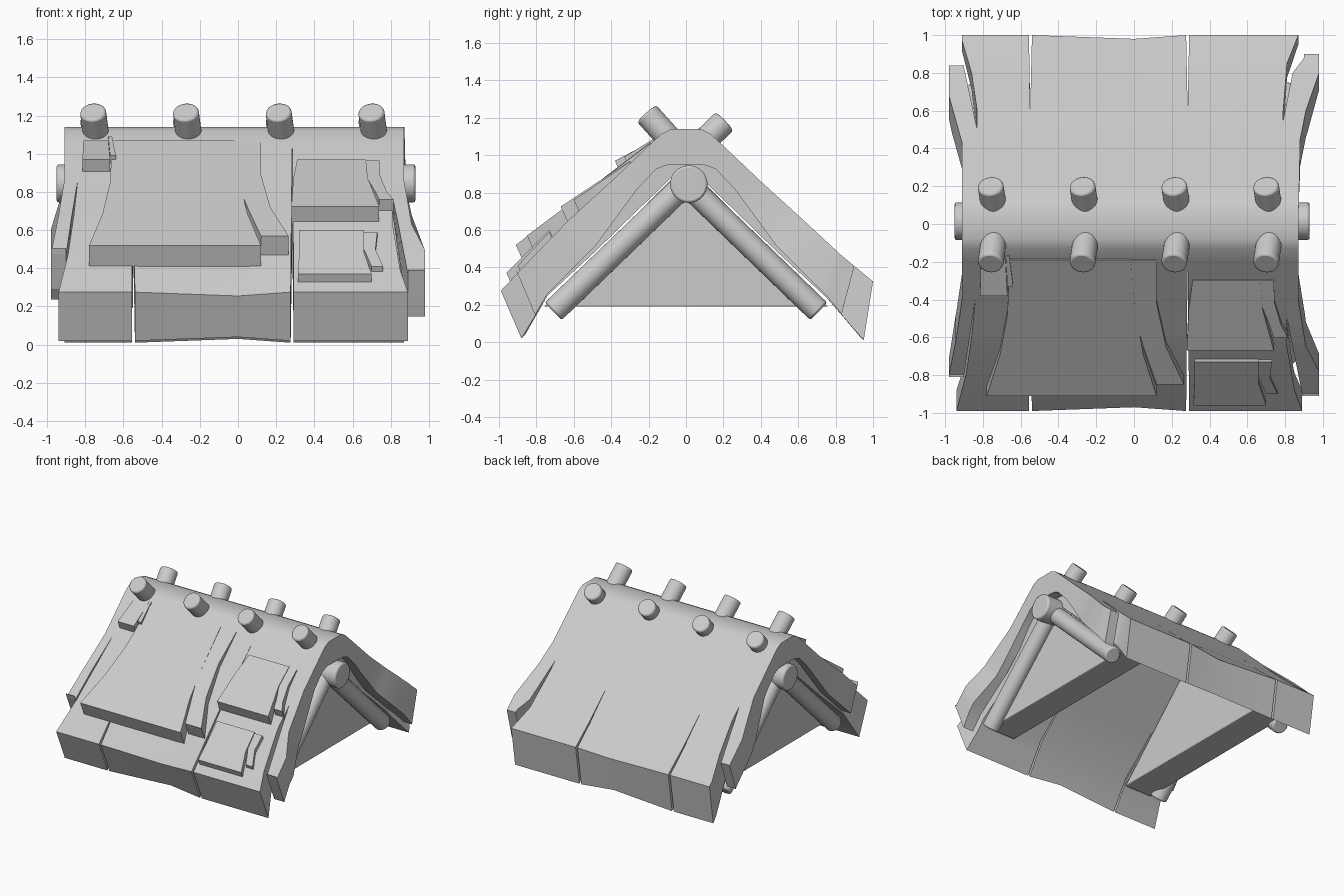
import bpy, bmesh, math
from mathutils import Vector

cube = bpy.data.objects.get("Cube")
if cube:
    bpy.data.objects.remove(cube)

grey = bpy.data.materials.new("plain_grey")
grey.use_nodes = True
COLOUR = (0.6, 0.6, 0.6, 1)
grey.diffuse_color = COLOUR
grey.node_tree.nodes["Principled BSDF"].inputs["Base Color"].default_value = COLOUR


def finish(name, bm, bevel=0):
    bmesh.ops.recalc_face_normals(bm, faces=bm.faces)
    mesh = bpy.data.meshes.new(name)
    bm.to_mesh(mesh)
    bm.free()
    mesh.materials.append(grey)
    ob = bpy.data.objects.new(name, mesh)
    bpy.context.collection.objects.link(ob)
    bpy.ops.object.select_all(action="DESELECT")
    ob.select_set(True)
    bpy.context.view_layer.objects.active = ob
    bpy.ops.object.shade_smooth_by_angle(angle=math.radians(30))
    if bevel:
        mod = ob.modifiers.new("soft_edges", "BEVEL")
        mod.width = bevel
        mod.segments = 2


def slab(name, outer, inner):
    """Closed slab from two equal grids of points."""
    bm = bmesh.new()
    grids = [[[bm.verts.new(p) for p in row] for row in g] for g in (outer, inner)]
    rows, cols = len(outer), len(outer[0])
    for g in grids:
        for i in range(rows - 1):
            for j in range(cols - 1):
                bm.faces.new((g[i][j], g[i][j + 1], g[i + 1][j + 1], g[i + 1][j]))
    a, b = grids
    for j in (0, cols - 1):
        for i in range(rows - 1):
            bm.faces.new((a[i][j], a[i + 1][j], b[i + 1][j], b[i][j]))
    for i in (0, rows - 1):
        for j in range(cols - 1):
            bm.faces.new((a[i][j], a[i][j + 1], b[i][j + 1], b[i][j]))
    finish(name, bm)


# Roof cross-section: outer y, outer z, inner y, inner z, lining z
SHARED = [(0, 1.14, 0, .95, .94), (.08, 1.14, .07, .95, .89),
          (.13, 1.115, .11, .945, .85), (.2, 1.05, .16, .925, .80),
          (.4, .86, .26, .82, .705), (.62, .66, .48, .52, .49)]
SECTION = {-1: SHARED + [(.82, .455, .74, .26, .25), (.99, .275, .88, .02, .02)],
           1: SHARED + [(.83, .465, .75, .25, .24), (1, .325, .95, .01, .01)]}


def section_at(y, side):
    pts = SECTION[side]
    for a, b in zip(pts, pts[1:]):
        if y <= b[0]:
            t = (y - a[0]) / (b[0] - a[0])
            return [p + (q - p) * t for p, q in zip(a, b)]
    return pts[-1]


def edge_at(edge, y):
    for (y0, x0), (y1, x1) in zip(edge, edge[1:]):
        if y <= y1:
            return x0 + (x1 - x0) * (y - y0) / (y1 - y0)
    return edge[-1][1]


def roof_panel(name, side, left, right, end, dip=0, lined=True, lift=0):
    """Roof board between two edges, each a list of (distance, x)."""
    ys = {s[0] for s in SECTION[side]} | {p[0] for p in left + right} | {end}
    ys = sorted(y for y in ys if y <= end)
    outer, inner = [], []
    for y in ys:
        oy, oz, iy, iz, lining = section_at(y, side)
        if lined:
            iz = lining
        x0, x1 = edge_at(left, y), edge_at(right, y)
        d = dip if y == end else 0
        rise = lift if y == end else 0
        cols = [(x0, 0), (0 if dip else (x0 + x1) / 2, d), (x1, 0)]
        outer.append([(x, side * (oy - k), oz + rise - k) for x, k in cols])
        inner.append([(x, side * (iy - k), iz + rise + k) for x, k in cols])
    slab(name, outer, inner)


# Roof slopes, split into boards by cracks
for side, label in ((-1, "front"), (1, "back")):
    front = side < 0
    end = .99 if front else 1
    closed = .2 if front else .6
    crack_l = [(0, -.55), (.58, -.55), (end, -.556)]
    crack_l2 = [(0, -.55), (.58, -.55), (end, -.54)]
    crack_r = [(0, .284), (closed, .284), (end, .276)]
    crack_r2 = [(0, .284), (closed, .284), (end, .292)]
    if front:
        edge_l = [(0, -.84), (.4, -.84), (.6, -.86), (.8, -.89), (end, -.94)]
        edge_r = [(0, .81), (.65, .81), (.88, .85), (end, .89)]
        strip_l = [(0, -.91), (.4, -.91), (.6, -.94), (.8, -.98)]
        strip_l2 = [(0, -.84), (.4, -.84), (.6, -.87), (.8, -.9)]
        strip_r = [(0, .81), (.5, .81), (.7, .85), (.9, .89)]
        strip_r2 = [(0, .87), (.4, .87), (.65, .91), (.78, .98)]
        ends, lifts = (.81, .91), (.04, .03)
    else:
        edge_l = [(0, -.83), (.6, -.83), (.8, -.86), (.97, -.91)]
        edge_r = [(0, .79), (.6, .79), (.85, .81), (end, .87)]
        strip_l = [(0, -.91), (.43, -.91), (.68, -.98)]
        strip_l2 = [(0, -.83), (.5, -.83), (.83, -.9)]
        strip_r = [(0, .79), (.55, .79), (.8, .84), (.88, .9)]
        strip_r2 = [(0, .87), (.45, .88), (.6, .91), (.8, .98)]
        ends, lifts = (.84, .9), (0, 0)
    roof_panel(label + "_right_roof", side, edge_l, crack_l, end)
    roof_panel(label + "_middle_roof", side, crack_l2, crack_r, end, dip=.02)
    roof_panel(label + "_left_roof", side, crack_r2, edge_r, end)
    roof_panel(label + "_right_split_board", side, strip_l, strip_l2, ends[0],
               lined=False, lift=lifts[0])
    roof_panel(label + "_left_split_board", side, strip_r, strip_r2, ends[1],
               lined=False, lift=lifts[1])


def shingle(name, top, bottom, rows, drop=.11):
    """Raised plank on the front slope; rows are (fraction, x0, x1)."""
    outer, inner = [], []
    for t, x0, x1 in rows:
        y, z = (a + (b - a) * t for a, b in zip(top, bottom))
        outer.append([(x0, -y, z), (x1, -y, z)])
        inner.append([(x0, -y + drop * .45, z - drop), (x1, -y + drop * .45, z - drop)])
    slab(name, outer, inner)


# Raised shingles and their split slivers
shingle("large_shingle", (.19, 1.07), (.91, .52),
        [(0, -.66, -.02), (.4, -.67, .01), (.7, -.71, .05), (1, -.78, .12)])
shingle("large_shingle_sliver", (.19, 1.065), (.85, .57),
        [(0, -.02, .12), (.35, -.02, .12), (.7, .05, .17), (1, .12, .265)], .1)
shingle("upper_shingle", (.3, .97), (.67, .725),
        [(0, .31, .67), (.4, .29, .68), (1, .28, .74)], .1)
shingle("upper_shingle_sliver", (.3, .965), (.6, .76),
        [(0, .67, .74), (.4, .67, .745), (.8, .72, .78), (1, .74, .815)], .09)
shingle("lower_shingle", (.73, .6), (.96, .37),
        [(0, .32, .66), (.5, .32, .66), (1, .315, .7)], .06)
shingle("lower_shingle_sliver", (.73, .59), (.9, .41),
        [(0, .66, .73), (.5, .66, .72), (1, .7, .76)], .06)
shingle("small_shingle", (.19, 1.07), (.38, .97),
        [(0, -.81, -.68), (1, -.815, -.67)], .07)
shingle("small_shingle_sliver", (.17, 1.09), (.33, .99),
        [(0, -.68, -.66), (.5, -.675, -.65), (1, -.67, -.64)], .04)


def rod(name, a, b, radius, bevel=.012):
    a, b = Vector(a), Vector(b)
    bm = bmesh.new()
    bmesh.ops.create_cone(bm, cap_ends=True, segments=32, radius1=radius,
                          radius2=radius, depth=(b - a).length)
    turn = (b - a).to_track_quat("Z", "Y")
    for v in bm.verts:
        v.co = turn @ v.co + (a + b) / 2
    finish(name, bm, bevel)


# Crossed pegs along the ridge
for i in range(4):
    x = -.76 + i * .486
    rod(f"front_peg_{i + 1}", (x + .03, -.01, 1.0), (x, -.21, 1.222), .068)
    rod(f"back_peg_{i + 1}", (x + .03, .02, 1.0), (x, .205, 1.18), .068)

# Ridge beam and sloping gable beams
rod("ridge_beam", (-.95, .015, .845), (.93, .015, .845), .1)
for x, label in ((-.83, "right"), (.8, "left")):
    for side, end in ((-1, "front"), (1, "back")):
        rod(f"{label}_{end}_gable_beam", (x, 0, .85), (x, side * .71, .165), .065)

# Triangular gable walls
for x0, x1, label in ((-.8, -.55, "right"), (.53, .77, "left")):
    triangle = [(-.76, .19), (0, .95), (.76, .19)]
    bm = bmesh.new()
    ends = [[bm.verts.new((x, y, z)) for y, z in triangle] for x in (x0, x1)]
    for face in ends:
        bm.faces.new(face)
    for i in range(3):
        j = (i + 1) % 3
        bm.faces.new((ends[0][i], ends[0][j], ends[1][j], ends[1][i]))
    finish(label + "_gable_wall", bm, .008)
